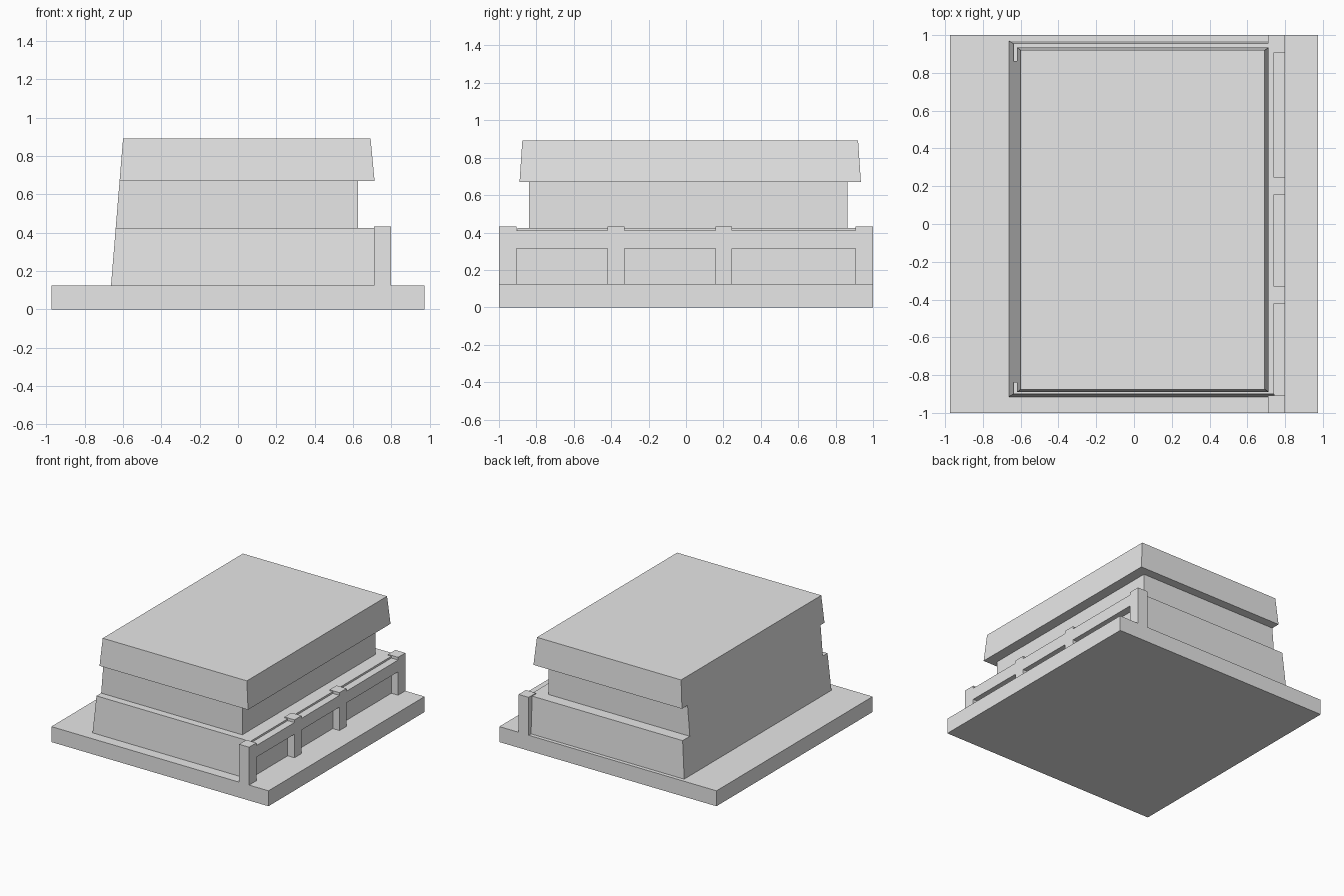
import bpy

old = bpy.data.objects.get("Cube")
if old:
    bpy.data.objects.remove(old, do_unlink=True)

grey = bpy.data.materials.new("plain_grey")
grey.use_nodes = True
grey.diffuse_color = (0.8, 0.8, 0.8, 1)
grey.node_tree.nodes["Principled BSDF"].inputs["Base Color"].default_value = (0.8, 0.8, 0.8, 1)

BASE_TOP, LEDGE, EAVE, ROOF_TOP = 0.125, 0.425, 0.67, 0.893
WALL_BACK, PANEL, WALL_FRONT = 0.71, 0.74, 0.80


def block(name, z0, z1, bottom, top=None):
    """Box or tapered box; bottom and top are (x0, x1, y0, y1)."""
    verts = []
    for z, (x0, x1, y0, y1) in ((z0, bottom), (z1, top or bottom)):
        verts += [(x0, y0, z), (x1, y0, z), (x1, y1, z), (x0, y1, z)]
    faces = [(3, 2, 1, 0), (4, 5, 6, 7)]
    faces += [(i, (i + 1) % 4, (i + 1) % 4 + 4, i + 4) for i in range(4)]
    mesh = bpy.data.meshes.new(name)
    mesh.from_pydata(verts, [], faces)
    mesh.materials.append(grey)
    obj = bpy.data.objects.new(name, mesh)
    bpy.context.collection.objects.link(obj)
    return obj


def slope(z):
    """x of the continuous leaning wall at height z."""
    return -0.663 + 0.063 * (z - BASE_TOP) / (ROOF_TOP - BASE_TOP)


# Ground slab
block("base_slab", 0, BASE_TOP, (-0.973, 0.973, -1, 1))

# Three stacked storeys sharing one leaning wall
block("lower_storey", BASE_TOP, LEDGE,
      (slope(BASE_TOP), PANEL, -0.915, 0.97),
      (slope(LEDGE), PANEL, -0.9, 0.955))
block("middle_storey", LEDGE, EAVE,
      (slope(LEDGE), 0.627, -0.84, 0.863),
      (slope(EAVE), 0.627, -0.84, 0.863))
block("roof_block", EAVE, ROOF_TOP,
      (slope(EAVE), 0.713, -0.89, 0.935),
      (slope(ROOF_TOP), 0.692, -0.875, 0.92))

# Pillars with a rail over each recessed panel
pillars = [(-1, -0.907), (-0.42, -0.33), (0.157, 0.247), (0.907, 1)]
for i, (y0, y1) in enumerate(pillars):
    block(f"pillar_{i + 1}", BASE_TOP, 0.432, (WALL_BACK, WALL_FRONT, y0, y1))
for i in range(len(pillars) - 1):
    block(f"rail_{i + 1}", 0.315, 0.41,
          (PANEL, WALL_FRONT, pillars[i][1], pillars[i + 1][0]))
